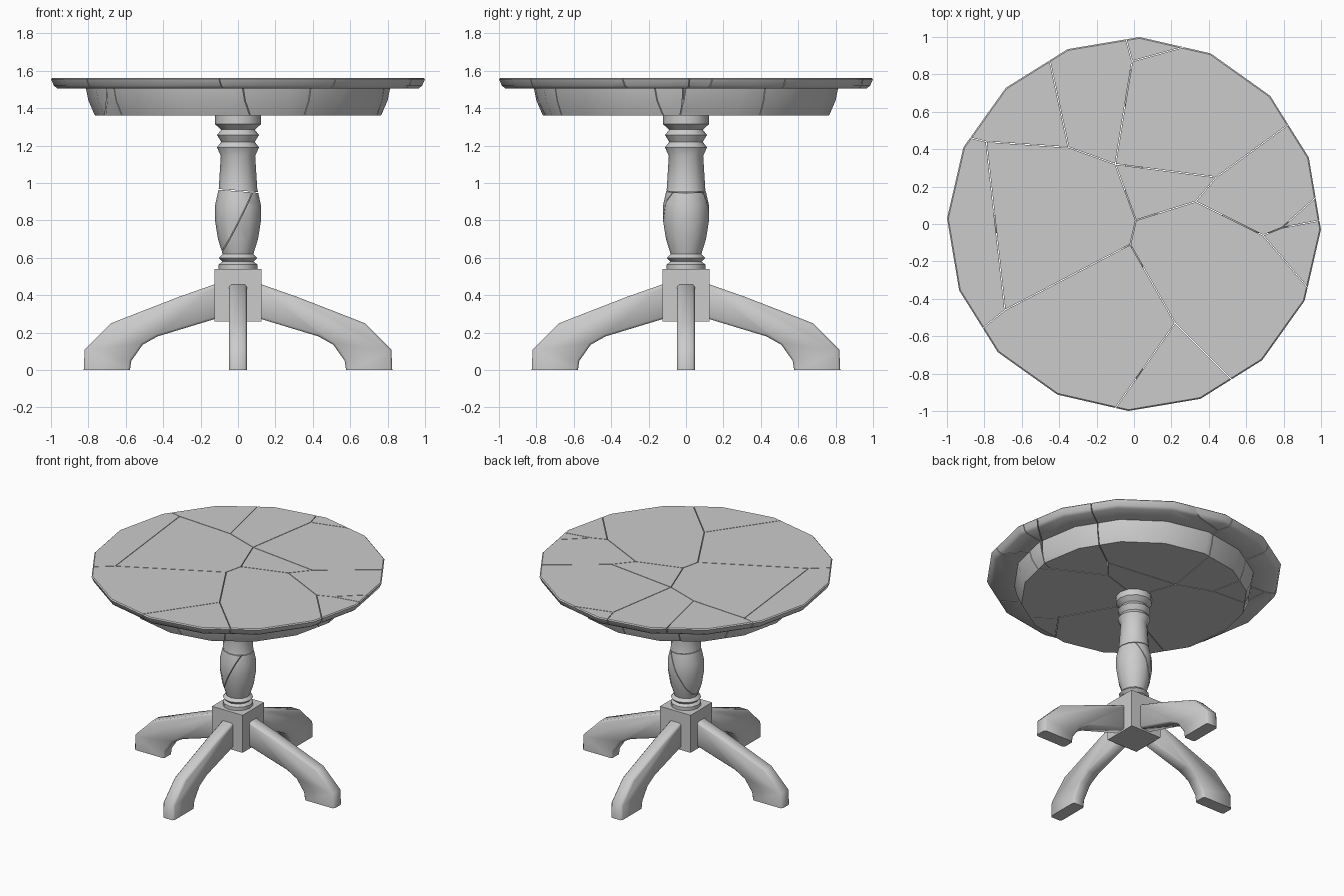
import bpy, bmesh, math
from mathutils import Vector, Matrix

if "Cube" in bpy.data.objects:
    bpy.data.objects.remove(bpy.data.objects["Cube"])

GAP = 0.0022  # half width of a crack


def lathe(profile, sides, start=0.0):
    """Closed solid of revolution from (radius, z) points, bottom to top."""
    bm = bmesh.new()
    rings = []
    for r, z in profile:
        ring = []
        for i in range(sides):
            a = start + 2 * math.pi * i / sides
            ring.append(bm.verts.new((r * math.cos(a), r * math.sin(a), z)))
        rings.append(ring)
    for lo, hi in zip(rings, rings[1:]):
        for i in range(sides):
            j = (i + 1) % sides
            bm.faces.new((lo[i], lo[j], hi[j], hi[i]))
    bm.faces.new(rings[0][::-1])
    bm.faces.new(rings[-1])
    return bm


def keep_side(bm, point, normal):
    """Cut away everything in front of the plane, set back by the crack gap."""
    n = Vector(normal).normalized()
    bmesh.ops.bisect_plane(bm, geom=bm.verts[:] + bm.edges[:] + bm.faces[:],
                           plane_co=Vector(point) - n * GAP, plane_no=n, clear_outer=True)
    bmesh.ops.holes_fill(bm, edges=[e for e in bm.edges if e.is_boundary], sides=0)


def finish(bm, name, angle=38):
    bmesh.ops.recalc_face_normals(bm, faces=bm.faces[:])
    me = bpy.data.meshes.new(name)
    bm.to_mesh(me)
    bm.free()
    me.shade_smooth()
    me.set_sharp_from_angle(angle=math.radians(angle))
    ob = bpy.data.objects.new(name, me)
    bpy.context.collection.objects.link(ob)
    return ob


# Cracked tabletop: crack nodes, then each shard as a left-handed chain of nodes
P = dict(A=(-.10, .32), B=(.01, .02), C=(-.02, -.11), D=(.33, .12), E=(.44, .25),
         F=(.81, .52), G=(.69, -.06), H=(.92, -.33), I=(.79, -.02), J=(1.0, .02),
         K=(.97, .14), L=(.22, -.53), M=(-.09, -.97), N=(.51, -.82), O=(-.69, -.46),
         P=(-.80, -.55), Q=(-.79, .44), R=(-.87, .46), S=(-.35, .41), T=(-.45, .87),
         U=(-.01, .87), V=(-.04, .98), W=(.28, .95))
shards = ["WUAEF", "ABDEA", "FEDGIK", "KIJ", "JIGH", "HGDBCLN", "NLM",
          "MLCOP", "POQR", "QOCBASQ", "RQST", "TSAUV", "VUW"]
top_profile = [(.765, 1.36), (.80, 1.44), (.813, 1.505), (.965, 1.505), (.985, 1.52), (1.0, 1.555),
               (.993, 1.562)]
for k, chain in enumerate(shards):
    bm = lathe(top_profile, 16, math.radians(-1.7))
    for a, b in zip(chain, chain[1:]):
        (ax, ay), (bx, by) = P[a], P[b]
        keep_side(bm, (ax, ay, 0), (by - ay, ax - bx, 0))
    finish(bm, f"tabletop_shard_{k + 1}")

# Turned column, broken into an upper piece and two lower pieces
column = [(.103, .53), (.103, .565), (.083, .58), (.103, .60), (.082, .62), (.107, .70),
          (.123, .80), (.123, .88), (.103, .97), (.092, 1.145), (.112, 1.19), (.09, 1.22),
          (.112, 1.257), (.09, 1.285), (.123, 1.315), (.123, 1.36)]
cross = ((0, 0, .958), Vector((.08, 0, 1)))
slant = ((0, 0, .81), Vector((1, .1, -.5)))
pieces = {"column_upper": [(cross, -1)],
          "column_lower_left": [(cross, 1), (slant, 1)],
          "column_lower_right": [(cross, 1), (slant, -1)]}
for name, cuts in pieces.items():
    bm = lathe(column, 12)
    for (point, normal), sign in cuts:
        keep_side(bm, point, normal * sign)
    finish(bm, name, 42)

# Square hub
bm = bmesh.new()
bmesh.ops.create_cube(bm, size=1, matrix=Matrix.Translation((0, 0, .40))
                      @ Matrix.Diagonal((.252, .252, .28, 1)))
finish(bm, "hub_block", 30)

# Four splayed legs with softened edges
leg = [(.10, .28), (.43, .18), (.51, .135), (.57, .05), (.578, 0), (.825, 0),
       (.82, .11), (.68, .25), (.32, .39), (.12, .46), (.10, .46)]
for k, side in enumerate(("right", "back", "left", "front")):
    bm = bmesh.new()
    face = bm.faces.new([bm.verts.new((x, -.047, z)) for x, z in leg])
    ext = bmesh.ops.extrude_face_region(bm, geom=[face])
    bmesh.ops.translate(bm, vec=(0, .094, 0),
                        verts=[v for v in ext["geom"] if isinstance(v, bmesh.types.BMVert)])
    bmesh.ops.recalc_face_normals(bm, faces=bm.faces[:])
    rim = [e for e in bm.edges if abs(e.verts[0].co.y - e.verts[1].co.y) < 1e-4
           and max(v.co.z for v in e.verts) > .01]
    bmesh.ops.bevel(bm, geom=rim, offset=.012, segments=1, affect='EDGES')
    bmesh.ops.rotate(bm, verts=bm.verts[:], cent=(0, 0, 0),
                     matrix=Matrix.Rotation(k * math.pi / 2, 3, 'Z'))
    finish(bm, f"leg_{side}", 50)
